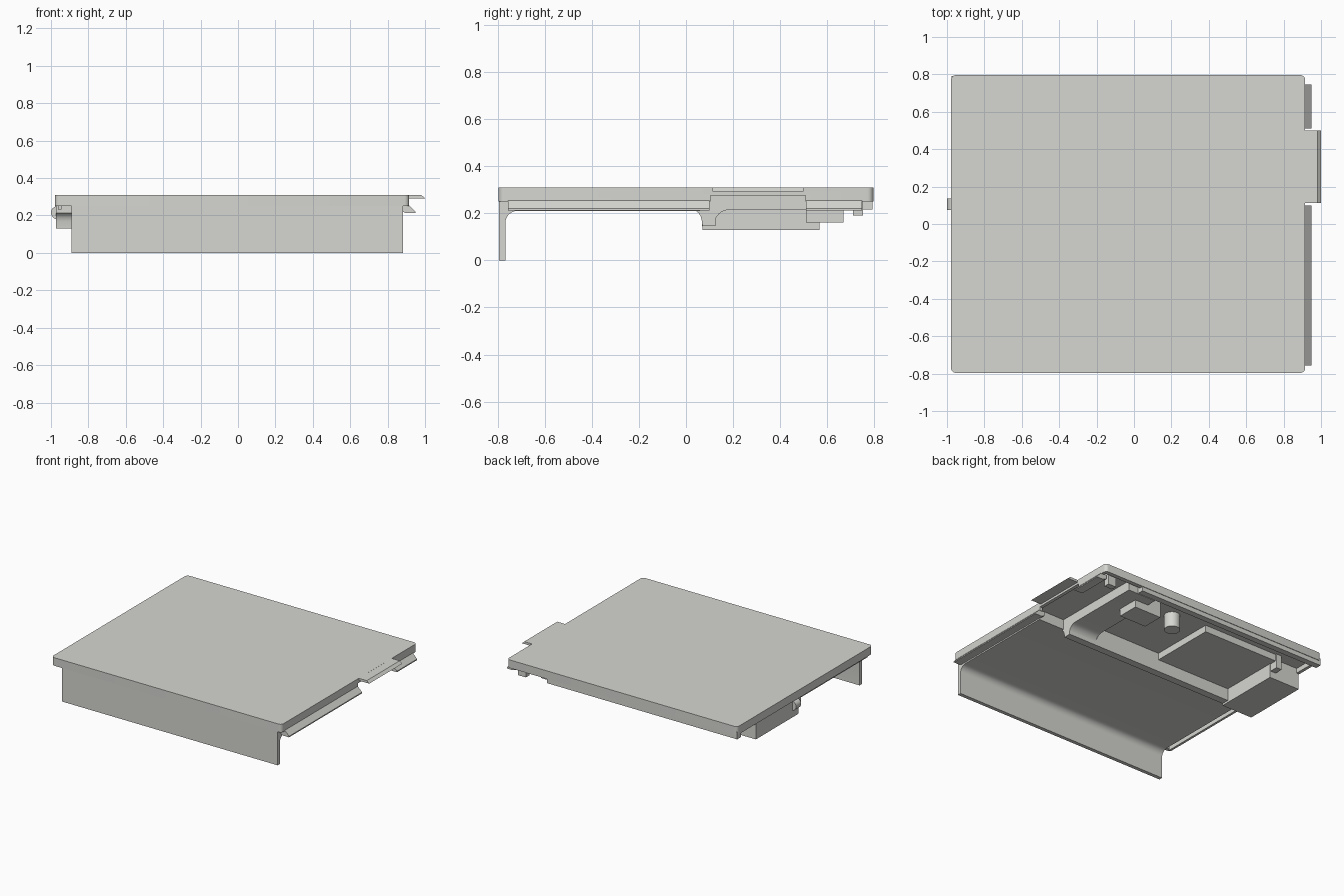
import bpy, bmesh, math

if "Cube" in bpy.data.objects:
    bpy.data.objects.remove(bpy.data.objects["Cube"])

metal = bpy.data.materials.new("warm_grey_metal")
metal.diffuse_color = (0.67, 0.67, 0.64, 1)
metal.use_nodes = True
metal.node_tree.nodes["Principled BSDF"].inputs["Base Color"].default_value = metal.diffuse_color


def finish(bm, name, smooth=False):
    bmesh.ops.recalc_face_normals(bm, faces=bm.faces)
    me = bpy.data.meshes.new(name)
    bm.to_mesh(me)
    bm.free()
    ob = bpy.data.objects.new(name, me)
    bpy.context.collection.objects.link(ob)
    me.materials.append(metal)
    if smooth:
        bpy.ops.object.select_all(action='DESELECT')
        ob.select_set(True)
        bpy.context.view_layer.objects.active = ob
        bpy.ops.object.shade_smooth_by_angle(angle=math.radians(35))
    return ob


def extrude(name, pts, axis, a, b, smooth=False):
    """Extrude a 2D profile along axis from a to b (x: yz, y: xz, z: xy)."""
    def place(p, t):
        return {'x': (t, p[0], p[1]), 'y': (p[0], t, p[1]), 'z': (p[0], p[1], t)}[axis]
    bm = bmesh.new()
    lo = [bm.verts.new(place(p, a)) for p in pts]
    hi = [bm.verts.new(place(p, b)) for p in pts]
    n = len(pts)
    bm.faces.new(lo)
    bm.faces.new(hi)
    for i in range(n):
        j = (i + 1) % n
        bm.faces.new((lo[i], lo[j], hi[j], hi[i]))
    return finish(bm, name, smooth)


def box(name, x, y, z):
    return extrude(name, [(x[0], y[0]), (x[1], y[0]), (x[1], y[1]), (x[0], y[1])], 'z', *z)


def arc(cx, cy, r, a0, a1, n=8):
    return [(cx + r * math.cos(math.radians(a0 + (a1 - a0) * i / n)),
             cy + r * math.sin(math.radians(a0 + (a1 - a0) * i / n))) for i in range(n + 1)]


# Top plate with rounded corners, hollowed underneath to leave a rim
X0, X1, Y0, Y1, R = -0.978, 0.915, -0.796, 0.796, 0.025
outline = (arc(X1 - R, Y1 - R, R, 0, 90, 5) + arc(X0 + R, Y1 - R, R, 90, 180, 5)
           + arc(X0 + R, Y0 + R, R, 180, 270, 5) + arc(X1 - R, Y0 + R, R, 270, 360, 5))
plate = extrude("top_plate", outline, 'z', 0.25, 0.31, True)
cutters = [box("pocket_cutter", (-0.955, 0.89), (-0.77, 0.765), (0.2, 0.285)),
           box("side_gap_cutter", (0.8, 1.1), (0.104, 0.508), (0.2, 0.276))]
for cutter in cutters:
    cutter.hide_render = True
    cutter.hide_set(True)
    mod = plate.modifiers.new(cutter.name, 'BOOLEAN')
    mod.operation = 'DIFFERENCE'
    mod.object = cutter
    mod.solver = 'EXACT'

# Front panel bent down into the lip
lip = [(-0.794, 0.0), (-0.767, 0.0)] + arc(-0.717, 0.16, 0.05, 180, 90)
extrude("front_panel_and_lip", lip + [(0.06, 0.21), (0.06, 0.29), (-0.794, 0.29)],
        'x', -0.89, 0.882, True)
box("left_ledge", (-0.962, -0.945), (-0.76, 0.06), (0.232, 0.288))

# Cross beam with a curved front, and the wider box at its left end
front = [(0.04, 0.212), (0.053, 0.202), (0.062, 0.188), (0.067, 0.17)]
extrude("cross_beam", front + [(0.07, 0.145), (0.125, 0.145), (0.125, 0.29), (0.04, 0.29)],
        'x', -0.73, 0.67, True)
extrude("left_box", front + [(0.07, 0.13), (0.567, 0.13), (0.567, 0.29), (0.04, 0.29)],
        'x', -0.972, -0.72, True)

# Bracket that sweeps up from the beam and runs to the back
extrude("bracket", [(0.12, 0.145)] + arc(0.185, 0.15, 0.065, 180, 90)
        + [(0.745, 0.215), (0.745, 0.29), (0.12, 0.29)], 'x', 0.44, 0.67, True)

# Underside blocks and posts
box("large_block", (-0.73, -0.11), (0.12, 0.62), (0.235, 0.29))
box("small_block", (0.33, 0.55), (0.51, 0.67), (0.16, 0.29))
box("box_post", (-0.77, -0.725), (0.56, 0.63), (0.18, 0.29))
box("corner_peg", (0.79, 0.855), (0.71, 0.752), (0.19, 0.29))
extrude("round_post", arc(0.145, 0.572, 0.055, 0, 345, 23), 'z', 0.175, 0.29, True)

# Rear flange
box("rear_flange", (-0.975, 0.59), (0.747, 0.792), (0.217, 0.27))

# Bevelled rails on the right side
rail = [(0.87, 0.255), (0.915, 0.255), (0.95, 0.22), (0.95, 0.212), (0.9, 0.212), (0.87, 0.225)]
for name, a, b in (("front_rail", -0.757, 0.1), ("rear_rail", 0.51, 0.747)):
    extrude(name, rail, 'y', a, b)

# Right tab with a bevelled outer edge
extrude("right_tab", [(0.88, 0.292), (1.0, 0.292), (0.98, 0.3095), (0.88, 0.3095)], 'y', 0.113, 0.5)

# Rounded side catch on the left
extrude("side_catch", arc(-0.965, 0.215, 0.035, 0, 345, 23), 'y', 0.075, 0.135, True)
